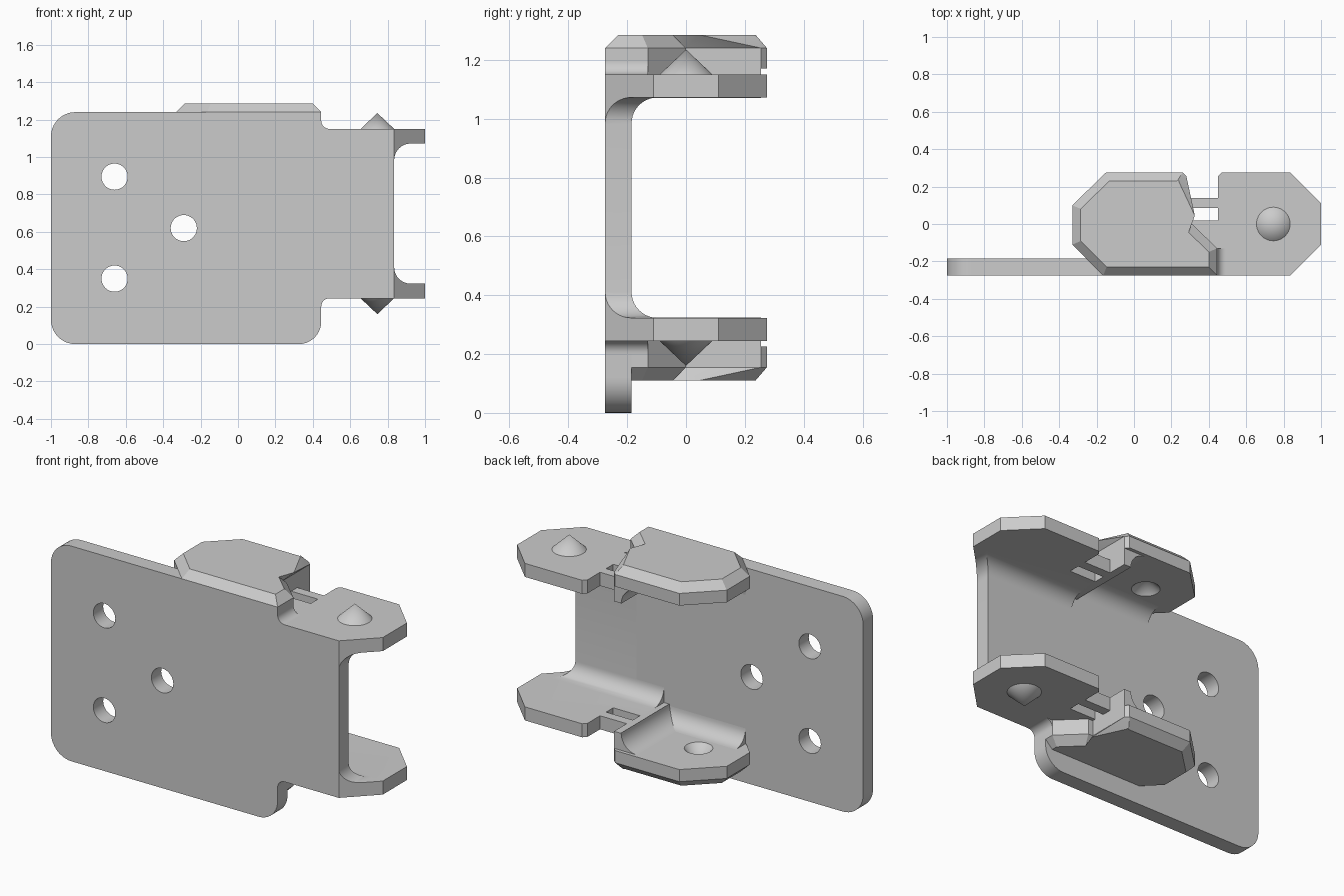
import bpy, bmesh
from math import sin, cos, radians
from mathutils import Matrix

if "Cube" in bpy.data.objects:
    bpy.data.objects.remove(bpy.data.objects["Cube"])

MID = 0.6975            # height of the mirror plane between the arms
FRONT, INNER, BACK = -0.275, -0.185, 0.275

metal = bpy.data.materials.new("grey metal")
metal.use_nodes = True
metal.diffuse_color = (0.6, 0.6, 0.6, 1)
metal.node_tree.nodes["Principled BSDF"].inputs["Base Color"].default_value = (0.6, 0.6, 0.6, 1)


def arc(cx, cy, r, start, end, n=10):
    angles = [radians(start + (end - start) * i / n) for i in range(n + 1)]
    return [(cx + r * cos(a), cy + r * sin(a)) for a in angles]


def link(name, bm):
    bmesh.ops.recalc_face_normals(bm, faces=bm.faces)
    mesh = bpy.data.meshes.new(name)
    bm.to_mesh(mesh)
    bm.free()
    mesh.materials.append(metal)
    obj = bpy.data.objects.new(name, mesh)
    bpy.context.collection.objects.link(obj)
    return obj


def prism(name, points, axis, lo, hi, top_bevel=0):
    """Extrude an outline along an axis, optionally chamfering its upper rim."""
    place = {"x": lambda a, b, h: (h, a, b),
             "y": lambda a, b, h: (a, h, b),
             "z": lambda a, b, h: (a, b, h)}[axis]
    bm = bmesh.new()
    low = [bm.verts.new(place(a, b, lo)) for a, b in points]
    high = [bm.verts.new(place(a, b, hi)) for a, b in points]
    bm.faces.new(low)
    top = bm.faces.new(high)
    for i in range(len(points)):
        j = (i + 1) % len(points)
        bm.faces.new((low[i], low[j], high[j], high[i]))
    if top_bevel:
        bmesh.ops.bevel(bm, geom=list(top.edges), offset=top_bevel,
                        segments=1, affect="EDGES", clamp_overlap=False)
    return link(name, bm)


def cone(name, x, z, radius, height):
    bm = bmesh.new()
    bmesh.ops.create_cone(bm, cap_ends=True, segments=40, radius1=radius, radius2=0,
                          depth=height, matrix=Matrix.Translation((x, 0, z + height / 2)))
    return link(name, bm)


def combine(obj, cutter, operation):
    """Apply a boolean and discard the helper."""
    mod = obj.modifiers.new("cut", "BOOLEAN")
    mod.object, mod.operation, mod.solver = cutter, operation, "EXACT"
    bpy.context.view_layer.update()
    result = obj.evaluated_get(bpy.context.evaluated_depsgraph_get())
    mesh = bpy.data.meshes.new_from_object(result)
    obj.modifiers.clear()
    obj.data = mesh
    bpy.data.objects.remove(cutter)


def smooth(obj):
    bpy.ops.object.select_all(action="DESELECT")
    obj.select_set(True)
    bpy.context.view_layer.objects.active = obj
    bpy.ops.object.shade_smooth_by_angle(angle=radians(28))


def mirror(obj):
    obj.data.transform(Matrix.Translation((0, 0, -MID)))
    obj.location.z = MID
    mod = obj.modifiers.new("mirror", "MIRROR")
    mod.use_axis = (False, False, True)
    mod.use_mirror_merge = False


# Mounting plate with rounded corners and three screw holes
outline = (arc(-0.87, 0.13, 0.13, 180, 270) + arc(0.325, 0.12, 0.12, 270, 360)
           + [(0.445, 1.24)] + arc(-0.87, 1.11, 0.13, 90, 180))
plate = prism("mounting_plate", outline, "y", FRONT, INNER)
for x, z in ((-0.66, 0.895), (-0.29, 0.62), (-0.66, 0.35)):
    combine(plate, prism("hole", arc(x, z, 0.07, 0, 351, 39), "y", -0.4, 0), "DIFFERENCE")
smooth(plate)

# Bent bracket: C section trimmed by its side outline and its plan outline
R = 0.088
section = ([(FRONT, 0.245), (BACK, 0.245), (BACK, 0.323)]
           + arc(INNER + R, 0.323 + R, R, 270, 180)
           + arc(INNER + R, 1.072 - R, R, 180, 90)
           + [(BACK, 1.072), (BACK, 1.15), (FRONT, 1.15)])
bracket = prism("bent_bracket", section, "x", 0.2, 1.1)
side = ([(0.1, 0.1), (1.2, 0.1), (1.2, 0.323)]
        + arc(0.835 + R, 0.323 + R, R, 270, 180)
        + arc(0.835 + R, 1.072 - R, R, 180, 90)
        + [(1.2, 1.072), (1.2, 1.3), (0.1, 1.3)])
combine(bracket, prism("side_trim", side, "y", -0.5, 0.5), "INTERSECT")
plan = [(0.27, -0.4), (0.71, -0.4), (1, -0.11), (1, 0.11), (0.835, BACK),
        (0.47, BACK), (0.45, 0.255), (0.45, 0.14), (0.27, 0.14),
        (0.27, 0.085), (0.45, 0.085), (0.45, 0.02), (0.27, 0.02)]
combine(bracket, prism("plan_trim", plan, "z", -0.1, 1.5), "INTERSECT")
smooth(bracket)

# Pointed pins on the arms
pin = cone("locating_pin", 0.745, 1.15, 0.09, 0.085)
smooth(pin)
mirror(pin)

# Raised chamfered pads with a conical socket underneath
UNDER = 1.17
pad_plan = [(-0.33, -0.11), (-0.165, FRONT), (0.445, FRONT), (0.445, -0.13),
            (0.31, 0), (0.28, 0), (0.28, 0.255), (0.26, BACK),
            (-0.15, BACK), (-0.33, 0.1)]
pad = prism("raised_pad", pad_plan, "z", UNDER, 1.285, top_bevel=0.045)
combine(pad, cone("socket", -0.08, UNDER - 0.001, 0.076, 0.075), "DIFFERENCE")
smooth(pad)
mirror(pad)

# Filler under the pad where it meets the bracket
web_plan = [(0.25, FRONT), (0.445, FRONT), (0.445, -0.13), (0.31, 0), (0.25, 0)]
web = prism("pad_web", web_plan, "z", 1.13, UNDER + 0.01)
mirror(web)

# Rounded step along the inner end of the pad
step = ([(0.28, UNDER + 0.02), (0.28, 1.072), (0.235, 1.072)]
        + arc(0.135, 1.07, 0.1, 0, 90) + [(0.135, UNDER + 0.02)])
# The arc is kept concave, sweeping from the step lip to the pad underside
end_step = prism("pad_end_step", step, "y", -0.2, 0.255)
smooth(end_step)
mirror(end_step)

# Concave fillets: pad to plate, and pad riser to arm
pad_fillet = prism("pad_fillet", [(INNER - 0.01, UNDER + 0.01), (INNER - 0.01, UNDER - R)]
                   + arc(INNER + R, UNDER - R, R, 180, 90) + [(INNER + R, UNDER + 0.01)],
                   "x", -0.25, 0.27)
riser_fillet = prism("riser_fillet", [(0.43, 1.14), (0.43, 1.195)]
                     + arc(0.49, 1.195, 0.045, 180, 270) + [(0.49, 1.14)],
                     "y", FRONT, -0.13)
for obj in (pad_fillet, riser_fillet):
    smooth(obj)
    mirror(obj)
